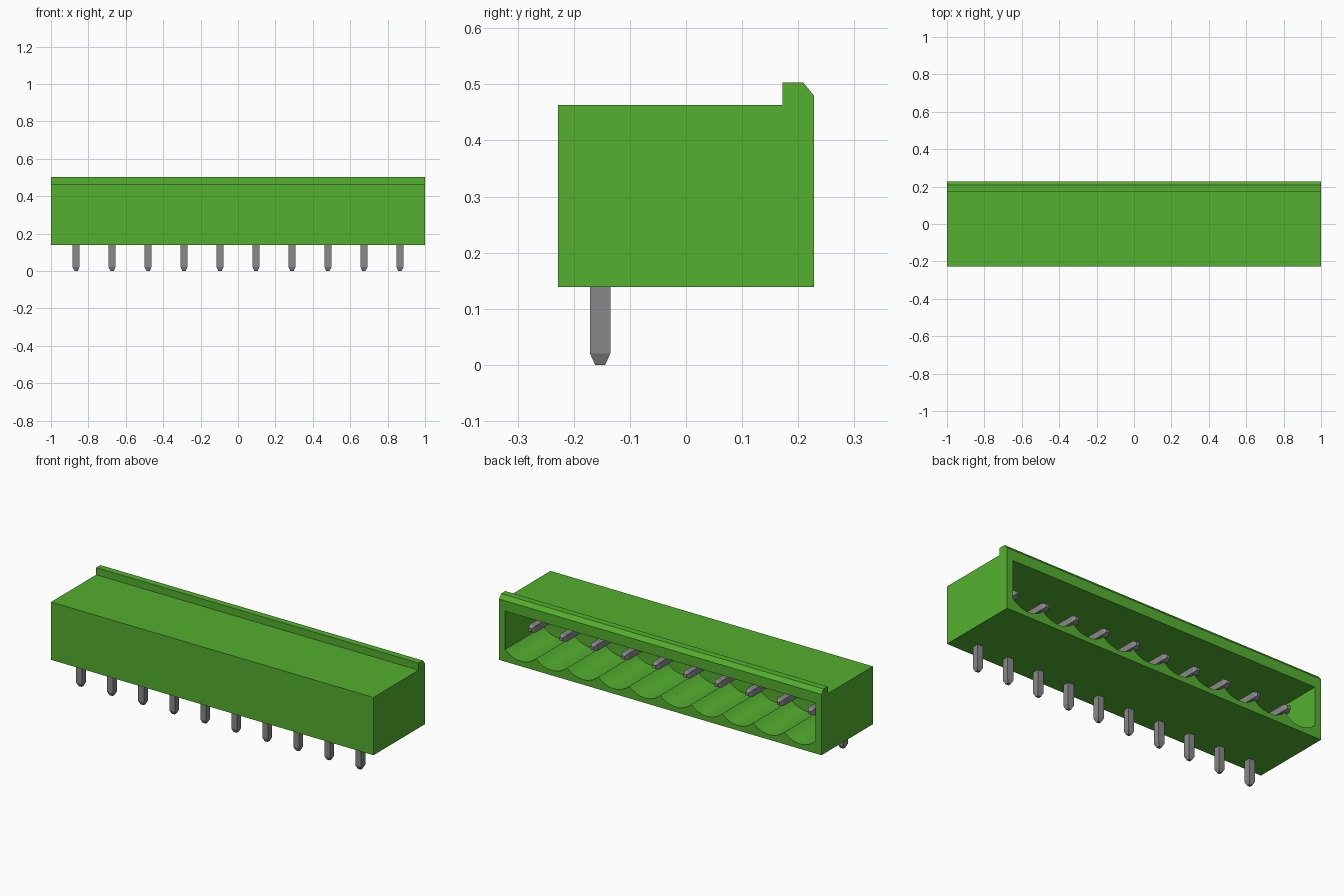
import bpy, bmesh, math

cube = bpy.data.objects.get("Cube")
if cube:
    bpy.data.objects.remove(cube)


def material(name, rgb, rough):
    m = bpy.data.materials.new(name)
    m.use_nodes = True
    m.diffuse_color = (*rgb, 1)
    bsdf = m.node_tree.nodes["Principled BSDF"]
    bsdf.inputs["Base Color"].default_value = (*rgb, 1)
    bsdf.inputs["Roughness"].default_value = rough
    return m


GREEN = material("green_plastic", (0.088, 0.432, 0.028), 0.5)
GREY = material("grey_metal", (0.25, 0.25, 0.25), 0.4)

PINS = 10
PITCH = 0.1924
BACK_WALL = -0.11      # inner face of the closed side
CUSP, SAG = 0.207, 0.04  # scalloped floor: ridge height and groove depth


def make_object(name, bm, mat):
    bmesh.ops.recalc_face_normals(bm, faces=bm.faces)
    mesh = bpy.data.meshes.new(name)
    bm.to_mesh(mesh)
    bm.free()
    mesh.materials.append(mat)
    ob = bpy.data.objects.new(name, mesh)
    bpy.context.collection.objects.link(ob)
    return ob


def prism(name, points, offset, mat):
    """Extrude a closed 3D outline along offset."""
    bm = bmesh.new()
    face = bm.faces.new([bm.verts.new(p) for p in points])
    ext = bmesh.ops.extrude_face_region(bm, geom=[face])
    verts = [g for g in ext["geom"] if isinstance(g, bmesh.types.BMVert)]
    bmesh.ops.translate(bm, verts=verts, vec=offset)
    return make_object(name, bm, mat)


def select_only(ob):
    bpy.ops.object.select_all(action='DESELECT')
    ob.select_set(True)
    bpy.context.view_layer.objects.active = ob


# Housing: side profile with the raised, chamfered rear lip
profile = [(-0.228, 0.139), (0.228, 0.139), (0.228, 0.48), (0.209, 0.503),
           (0.172, 0.503), (0.172, 0.463), (-0.228, 0.463)]
housing = prism("housing", [(-1, y, z) for y, z in profile], (2, 0, 0), GREEN)

# Socket cutter: flat ceiling, one round groove in the floor per pin
half = PITCH / 2
radius = (half ** 2 + SAG ** 2) / (2 * SAG)
span = math.asin(half / radius)
SEG = 12
outline = [(PINS * half, 0.422), (-PINS * half, 0.422), (-PINS * half, CUSP)]
for i in range(PINS):
    cx = (i - (PINS - 1) / 2) * PITCH
    for k in range(1, SEG + 1):
        a = span * (2 * k / SEG - 1)
        outline.append((cx + radius * math.sin(a),
                        CUSP - SAG + radius * (1 - math.cos(a))))
cutter = prism("socket_cutter", [(x, BACK_WALL, z) for x, z in outline],
               (0, 0.5, 0), GREEN)
cutter.hide_render = True

cut = housing.modifiers.new("socket", 'BOOLEAN')
cut.operation = 'DIFFERENCE'
cut.solver = 'EXACT'
cut.object = cutter
select_only(housing)
bpy.ops.object.modifier_apply(modifier=cut.name)
bpy.data.objects.remove(cutter)
select_only(housing)
bpy.ops.object.shade_smooth_by_angle(angle=math.radians(30))

# Pins: square wire bent at a right angle, both ends tapered
W, T, Y0, Z0 = 0.018, 0.009, -0.153, 0.31
END = 0.145
sections = [  # half width, outer (y, z), inner (y, z)
    (T, (Y0 - T, 0), (Y0 + T, 0)),
    (W, (Y0 - W, 0.02), (Y0 + W, 0.02)),
    (W, (Y0 - W, Z0 + W), (Y0 + W, Z0 - W)),
    (W, (END - 0.02, Z0 + W), (END - 0.02, Z0 - W)),
    (T, (END, Z0 + T), (END, Z0 - T)),
]
for i in range(PINS):
    cx = (i - (PINS - 1) / 2) * PITCH
    bm = bmesh.new()
    rings = [[bm.verts.new((cx + sx * w, *p))
              for sx, p in ((-1, o), (1, o), (1, n), (-1, n))]
             for w, o, n in sections]
    for a, b in zip(rings, rings[1:]):
        for k in range(4):
            j = (k + 1) % 4
            bm.faces.new((a[k], a[j], b[j], b[k]))
    bm.faces.new(rings[0])
    bm.faces.new(rings[-1])
    make_object(f"pin_{i + 1}", bm, GREY)
